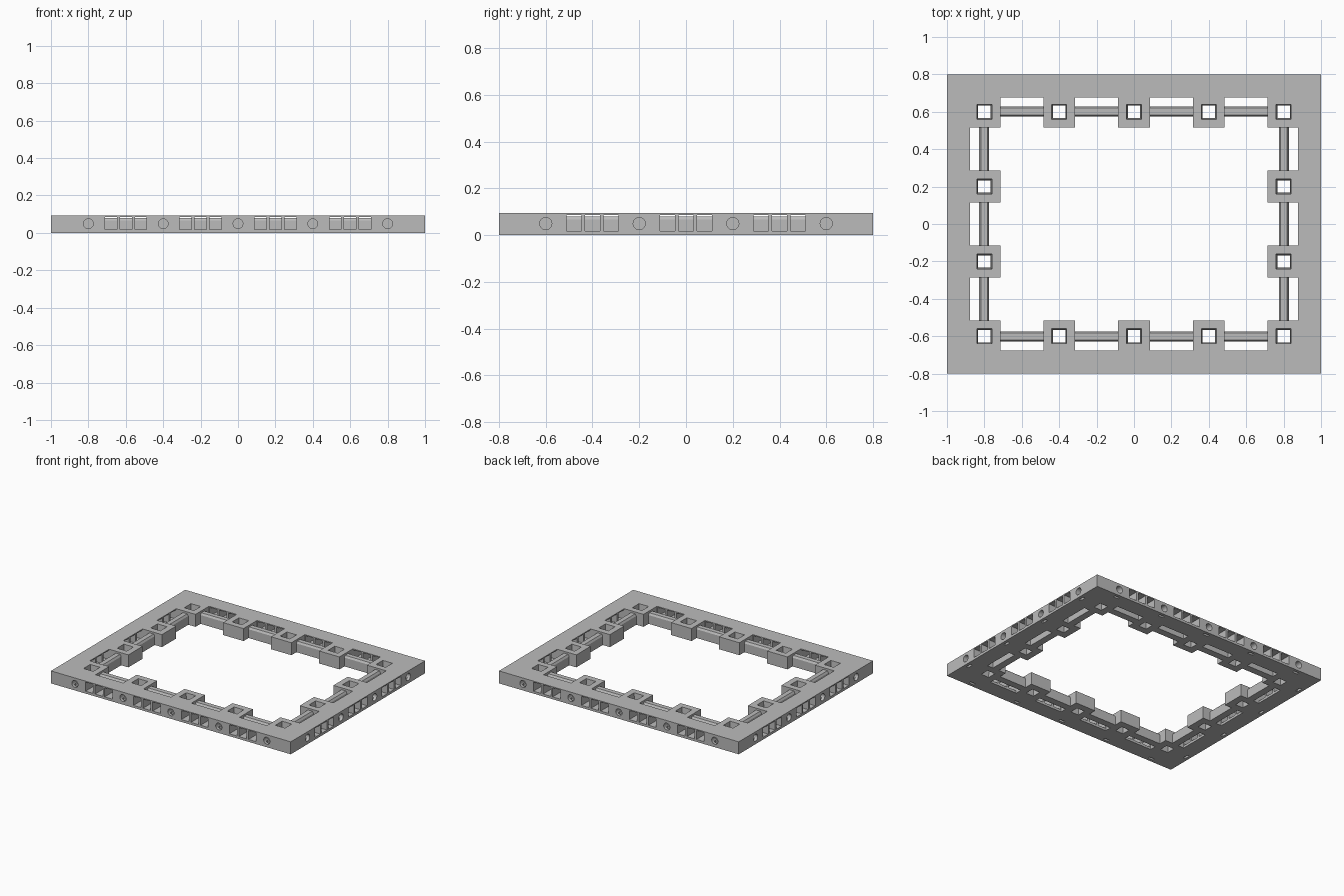
import bpy, bmesh, math
from mathutils import Matrix, Vector

if "Cube" in bpy.data.objects:
    bpy.data.objects.remove(bpy.data.objects["Cube"], do_unlink=True)

H = 0.094                      # tile thickness
HX, HY = 1.0, 0.8              # outer half sizes
INSET = 0.124                  # width of the outer border
BOSS = 0.085                   # half width of a peg block

grey = bpy.data.materials.new("plain grey")
grey.use_nodes = True
grey.diffuse_color = (0.5, 0.5, 0.5, 1)
grey.node_tree.nodes["Principled BSDF"].inputs["Base Color"].default_value = (0.5, 0.5, 0.5, 1)


def make(name, bm, cutter=False):
    bmesh.ops.recalc_face_normals(bm, faces=bm.faces)
    mesh = bpy.data.meshes.new(name)
    bm.to_mesh(mesh)
    bm.free()
    mesh.materials.append(grey)
    ob = bpy.data.objects.new(name, mesh)
    bpy.context.collection.objects.link(ob)
    if cutter:
        ob.hide_render = True
        ob.hide_set(True)
    return ob


def box(bm, lo, hi, mat=Matrix()):
    lo, hi = Vector(lo), Vector(hi)
    m = mat @ Matrix.Translation((lo + hi) / 2) @ Matrix.Diagonal((hi - lo).to_4d())
    bmesh.ops.create_cube(bm, size=1, matrix=m)


def cut(ob, cutter):
    mod = ob.modifiers.new("cut_" + cutter.name, 'BOOLEAN')
    mod.operation = 'DIFFERENCE'
    mod.solver = 'EXACT'
    mod.object = cutter


def prism(bm, profile, x0, x1, mat):
    # sweep a (y, z) profile along x
    ends = [[bm.verts.new(mat @ Vector((x, y, z))) for y, z in profile] for x in (x0, x1)]
    n = len(profile)
    bm.faces.new(ends[0])
    bm.faces.new(ends[1][::-1])
    for i in range(n):
        j = (i + 1) % n
        bm.faces.new((ends[0][i], ends[0][j], ends[1][j], ends[1][i]))


openings, ports, pegs, slits, rails, blocks, sockets = (bmesh.new() for _ in range(7))
box(openings, (-HX + INSET, -HY + INSET, -0.1), (HX - INSET, HY - INSET, 0.2))

# Each side is laid out as the front one and turned into place
front_x = [-0.8, -0.4, 0, 0.4, 0.8]
side_x = [-0.6, -0.2, 0.2, 0.6]
peg_centres = set()
rail_profile = [(0.172, 0), (0.225, 0), (0.225, 0.066), (0.216, 0.08), (0.181, 0.08), (0.172, 0.066)]
for turn, depth, xs in ((0, HY, front_x), (1, HX, side_x), (2, HY, front_x), (3, HX, side_x)):
    m = Matrix.Rotation(turn * math.pi / 2, 4, 'Z') @ Matrix.Translation((0, -depth, 0))
    for x in xs:
        p = m @ Vector((x, 0.2, 0))
        peg_centres.add((round(p.x, 2), round(p.y, 2)))
        # round hole in the outer wall and the slit under it
        place = m @ Matrix.Translation((x, 0, H / 2 + 0.002)) @ Matrix.Rotation(math.pi / 2, 4, 'X')
        bmesh.ops.create_cone(pegs, cap_ends=True, segments=32, radius1=0.026, radius2=0.026,
                              depth=0.1, matrix=place)
        box(slits, (x - 0.022, 0.022, -0.02), (x + 0.022, 0.04, 0.04), m)
    for a, b in zip(xs, xs[1:]):
        mid = (a + b) / 2
        prism(rails, rail_profile, a + BOSS, b - BOSS, m)
        # three clip windows through the border
        for k in (-1, 0, 1):
            c = mid + k * 0.08
            box(ports, (c - 0.032, -0.02, 0.018), (c + 0.032, INSET + 0.02, 0.086), m)

# Peg blocks, trimmed where they meet the border
for x, y in sorted(peg_centres):
    lx, ly = HX - INSET, HY - INSET
    box(blocks, (max(x - BOSS, -lx), max(y - BOSS, -ly), 0),
        (min(x + BOSS, lx), min(y + BOSS, ly), H))
    # tapered square socket
    bmesh.ops.create_cone(sockets, cap_ends=True, segments=4,
                          radius1=0.032 * math.sqrt(2), radius2=0.041 * math.sqrt(2), depth=H + 0.02,
                          matrix=Matrix.Translation((x, y, H / 2)) @ Matrix.Rotation(math.pi / 4, 4, 'Z'))

frame_bm = bmesh.new()
box(frame_bm, (-HX, -HY, 0), (HX, HY, H))
border = make("border_frame", frame_bm)
for name, bm in (("opening_cutter", openings), ("window_cutter", ports),
                 ("hole_cutter", pegs), ("slit_cutter", slits)):
    cut(border, make(name, bm, True))

peg_blocks = make("peg_blocks", blocks)
cut(peg_blocks, make("socket_cutter", sockets, True))
make("inner_rails", rails)
